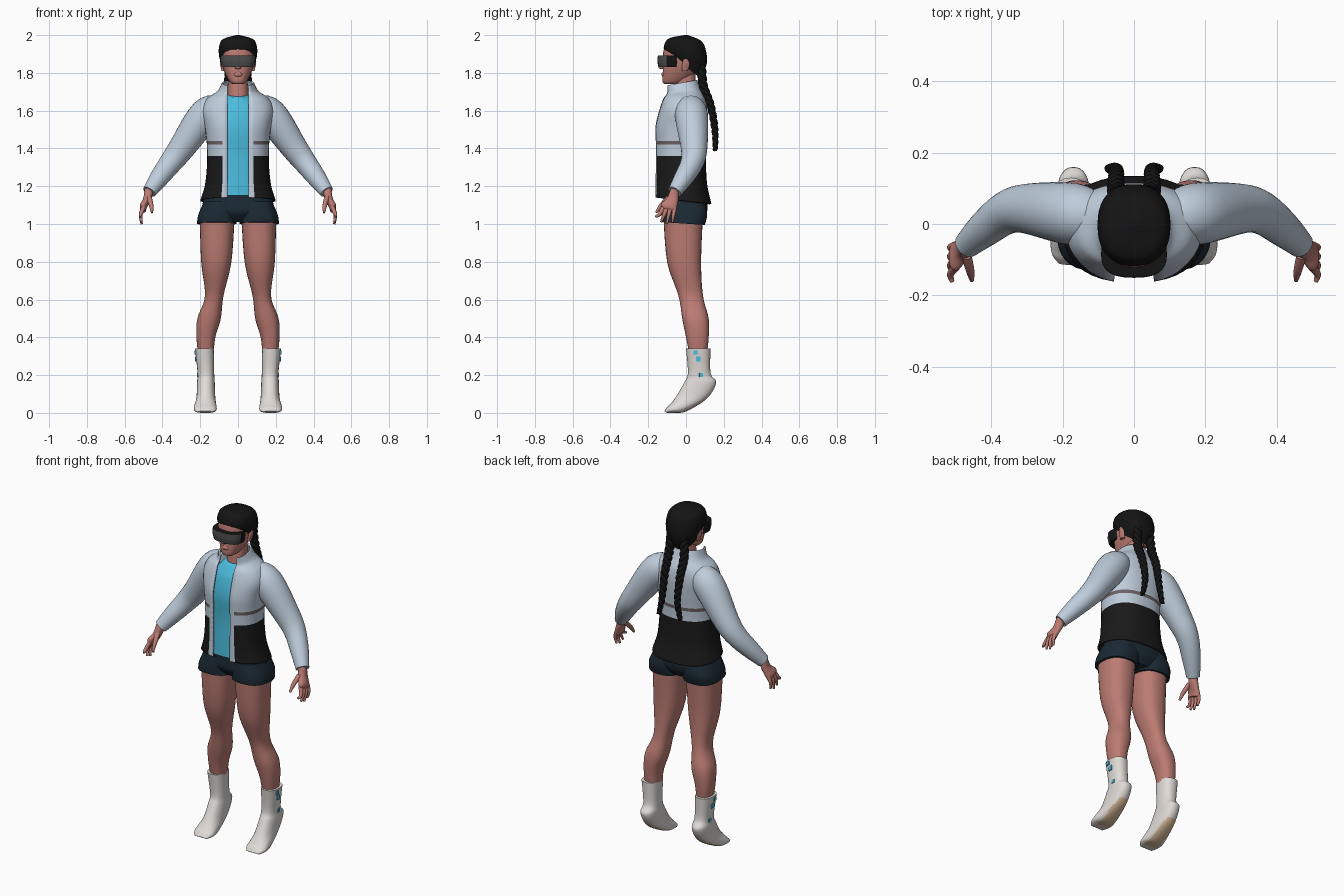
import bpy, bmesh, math
from mathutils import Vector

cube = bpy.data.objects.get("Cube")
if cube:
    bpy.data.objects.remove(cube, do_unlink=True)


def material(name, red, green, blue):
    mat = bpy.data.materials.new(name)
    mat.use_nodes = True
    mat.diffuse_color = (red, green, blue, 1)
    shader = next(n for n in mat.node_tree.nodes if n.type == 'BSDF_PRINCIPLED')
    shader.inputs["Base Color"].default_value = mat.diffuse_color
    shader.inputs["Roughness"].default_value = .8
    return mat


pale_blue = material("pale blue cloth", .52, .61, .71)
black = material("black cloth", .01, .01, .01)
grey = material("grey stripe", .15, .12, .13)
cyan = material("cyan cloth", .07, .5, .72)
navy = material("navy cloth", .011, .022, .033)
skin = material("skin", .5, .2, .17)
hair = material("black hair", .007, .007, .007)
white = material("white knit", .74, .71, .68)
tan = material("tan sole", .66, .48, .31)
lens = material("grey lens", .07, .07, .07)


def spline(rows, steps):
    """Smooth path through rows of numbers."""
    out = []
    last = len(rows) - 1
    for i in range(last):
        before, start, end, after = (rows[min(max(k, 0), last)] for k in range(i - 1, i + 3))
        for s in range(steps):
            t = s / steps
            row = []
            for p, q, r, w in zip(before, start, end, after):
                leave, arrive, chord = (r - p) / 2, (w - q) / 2, r - q
                bend = 3 * chord - 2 * leave - arrive
                twist = leave + arrive - 2 * chord
                row.append(q + t * (leave + t * (bend + t * twist)))
            out.append(row)
    return out + [list(rows[-1])]


def power(value, exponent):
    return math.copysign(abs(value) ** exponent, value)


def loft(ribs, steps=5, sides=32, gap=0, squareness=.85):
    """Rings from ribs: centre x, half width, front y and z, back y and z."""
    rings = []
    for x, width, front, front_z, back, back_z in spline(ribs, steps):
        start = math.asin(min(gap / width, 1) ** (1 / squareness)) if gap else 0
        turn = 2 * (math.pi - start) / (sides - 1 if gap else sides)
        ring = []
        for i in range(sides):
            across = power(math.sin(start + turn * i), squareness)
            blend = (1 - power(math.cos(start + turn * i), squareness)) / 2
            ring.append(Vector((x + width * across,
                                front + (back - front) * blend,
                                front_z + (back_z - front_z) * blend)))
        rings.append(ring)
    return rings


def level(*rows):
    """Level ribs from half width, front y, back y, z and, off centre, x."""
    return [(x[0] if x else 0, width, front, z, back, z)
            for width, front, back, z, *x in rows]


def tube(path, steps=5, sides=16):
    """Round rings along a path of x, y, z, radius."""
    rows = spline(path, steps)
    rings = []
    for i, (x, y, z, radius) in enumerate(rows):
        ahead = Vector(rows[min(i + 1, len(rows) - 1)][:3])
        along = (ahead - Vector(rows[max(i - 1, 0)][:3])).normalized()
        across = along.cross(Vector((0, 1, 0))).normalized()
        up = across.cross(along)
        angles = [math.tau * k / sides for k in range(sides)]
        rings.append([Vector((x, y, z)) + radius * (across * math.cos(a) + up * math.sin(a))
                      for a in angles])
    return rings


def build(name, parts, mats, paint=None, mirror=False, closed=True, thickness=0):
    """One mesh object from several sets of rings."""
    bm = bmesh.new()
    for rings in parts:
        loops = [[bm.verts.new(point) for point in ring] for ring in rings]
        count = len(loops[0])
        for low, high in zip(loops, loops[1:]):
            for i in range(count if closed else count - 1):
                j = (i + 1) % count
                bm.faces.new((low[i], low[j], high[j], high[i]))
        if closed:
            bm.faces.new(loops[0])
            bm.faces.new(loops[-1])
    bmesh.ops.recalc_face_normals(bm, faces=bm.faces)
    if paint:
        for face in bm.faces:
            face.material_index = paint(face.calc_center_median(), face.normal)
    mesh = bpy.data.meshes.new(name)
    bm.to_mesh(mesh)
    bm.free()
    for mat in mats:
        mesh.materials.append(mat)
    obj = bpy.data.objects.new(name, mesh)
    bpy.context.collection.objects.link(obj)
    bpy.ops.object.select_all(action='DESELECT')
    obj.select_set(True)
    bpy.context.view_layer.objects.active = obj
    bpy.ops.object.shade_smooth_by_angle(angle=math.radians(45))
    if thickness:
        shell = obj.modifiers.new("thickness", 'SOLIDIFY')
        shell.thickness, shell.offset = thickness, 0
    if mirror:
        obj.modifiers.new("mirror", 'MIRROR')


# Legs
build("legs", [loft(level(
    (.093, -.12, .09, 1.05, .11), (.08, -.1, .08, .8, .115), (.049, -.04, .09, .62, .126),
    (.062, -.02, .12, .5, .153), (.05, 0, .12, .4, .17), (.04, .02, .11, .3, .17)))],
    [skin], mirror=True)


# Socks on raised heels, with tan soles and small patches on the outside
def sock_paint(centre, normal):
    return int(normal.z < -.55 and abs(centre.x - .17) < .04 and -.07 < centre.y < .12)


build("socks", [loft([
    (.178, .05, 0, .34, .13, .34), (.17, .044, .01, .21, .13, .21),
    (.17, .047, -.01, .16, .16, .16), (.17, .05, -.05, .09, .11, .075),
    (.173, .06, -.08, .05, 0, .008), (.173, .058, -.1, .03, -.06, 0),
    (.173, .04, -.115, .01, -.1, 0)])], [white, tan], sock_paint, mirror=True)
patches = []
for y, z, size in [(.05, .32, .011), (.065, .285, .013), (.08, .2, .01)]:
    x = .194 + .1 * z
    patches.append(loft(level((.004, y - size, y + size, z - size, x),
                              (.004, y - size, y + size, z + size, x)), 1, 8, squareness=.3))
build("sock_patches", patches, [cyan], mirror=True)

# Shorts
build("shorts", [loft(level((.1, -.08, .08, 1.01), (.18, -.12, .11, 1.06),
                            (.185, -.12, .11, 1.12), (.15, -.12, .08, 1.2)))], [navy])
build("shorts_legs", [loft([(.112, .105, -.13, 1.01, .1, .995), (.11, .1, -.13, 1.05, .112, 1.05),
                            (.09, .09, -.12, 1.12, .1, 1.12)], squareness=.78)],
      [navy], mirror=True)

# Shirt with a neckline that dips at the front
shirt = level((.15, -.15, .09, 1.15), (.14, -.14, .08, 1.36), (.14, -.145, .08, 1.5),
              (.13, -.125, .08, 1.6), (.1, -.105, .07, 1.64))
build("shirt", [loft(shirt + [(0, .06, -.085, 1.67, .05, 1.7)])], [cyan])


# Open jacket: flared body, shoulders and collar, with black hem and grey stripe
def jacket_paint(centre, normal):
    if centre.y < 0 and abs(centre.x) < .085:
        return 0
    return 1 if centre.z < 1.36 else 2 if 1.42 < centre.z < 1.44 else 0


hem = [(0, .195, -.16, 1.14, .13, 1.105)]
waist_rows = [(.158 + .03 * u * u, -.16, .1 + .02 * u * u, 1.36 + .24 * u)
              for u in (i / 3 for i in range(-2, 3))]
jacket = level(*waist_rows, (.185, -.14, .11, 1.6), (.16, -.12, .1, 1.66))
collar = [(0, .105, -.105, 1.69, .075, 1.71), (0, .08, -.112, 1.73, .055, 1.76)]
build("jacket", [loft(hem + jacket + collar, 8, 36, gap=.056)], [pale_blue, black, grey],
      jacket_paint, closed=False, thickness=.01)
build("sleeves", [tube([
    (.09, .02, 1.62, .06), (.17, .028, 1.58, .087), (.3, .043, 1.4, .07),
    (.36, .03, 1.32, .06), (.42, -.015, 1.24, .05), (.47, -.06, 1.17, .037)], sides=28)],
    [pale_blue], mirror=True)

# Hands: palm, four fanned fingers and a thumb
palm = loft([(.47, .024, -.08, 1.19, -.04, 1.18), (.48, .022, -.1, 1.14, -.04, 1.13),
             (.5, .02, -.13, 1.11, -.05, 1.08), (.5, .012, -.13, 1.08, -.06, 1.06)], sides=20)
digits = [tube([(.47, -.09, 1.14, .014), (.46, -.13, 1.1, .012), (.455, -.158, 1.06, .006)])]
for i in range(4):
    knuckle, tip = -.12 + .02 * i, -.162 + .03 * i
    drop = 1 + .01 * (i - 2) ** 2
    digits.append(tube([(.5, knuckle, 1.09, .012), (.515, (knuckle + tip) / 2, 1.05, .01),
                        (.51, tip, drop, .006)]))
build("hands", [palm] + digits, [skin], mirror=True)

# Neck, face, nose and lips
neck = loft(level((.055, -.065, .05, 1.62), (.05, -.05, .05, 1.8)))
face = loft(level((.025, -.11, -.06, 1.74), (.046, -.125, 0, 1.755), (.077, -.122, .07, 1.82),
                  (.086, -.122, .08, 1.88), (.083, -.115, .08, 1.93), (.06, -.08, .06, 1.965)))
nose = loft(level((.01, -.13, -.1, 1.88), (.016, -.146, -.1, 1.83), (.01, -.13, -.1, 1.82)))
lips = loft(level((.01, -.12, -.1, 1.775), (.024, -.13, -.1, 1.79), (.01, -.12, -.1, 1.81)))
build("head", [neck, face, nose, lips], [skin])
build("ears", [loft(level((.01, -.02, .01, 1.81, .077), (.01, -.02, .02, 1.85, .086),
                          (.01, -.01, .01, 1.88, .085)))], [skin], mirror=True)

# Wraparound visor with dark sides
build("visor", [loft(level((.086, -.146, -.02, 1.83), (.092, -.151, -.02, 1.86),
                           (.092, -.149, -.02, 1.893)), squareness=.78)],
      [lens, hair], lambda centre, normal: int(centre.y > -.105))

# Hair cap with a hairline that drops towards the nape
build("hair_cap", [loft([
    (0, .08, -.108, 1.915, .08, 1.77), (0, .1, -.118, 1.93, .11, 1.85),
    (0, .1, -.11, 1.96, .105, 1.92), (0, .08, -.085, 1.985, .08, 1.97),
    (0, .01, -.01, 2, .01, 2)], sides=40)], [hair])

# Two braids, each of three twisted strands that thin towards the tip
core = spline([(.04, .08, 1.86), (.05, .09, 1.74), (.05, .13, 1.63), (.05, .153, 1.5),
               (.07, .155, 1.39)], 18)
strands = []
for k in range(3):
    path = []
    for i, (x, y, z) in enumerate(core):
        angle = i * .42 + k * math.tau / 3
        size = 1 - .5 * (i / len(core)) ** 2
        path.append((x + .012 * size * math.cos(angle), y + .011 * size * math.sin(angle),
                     z, .015 * size))
    strands.append(tube(path, 1, 8))
build("braids", strands, [hair], mirror=True)
